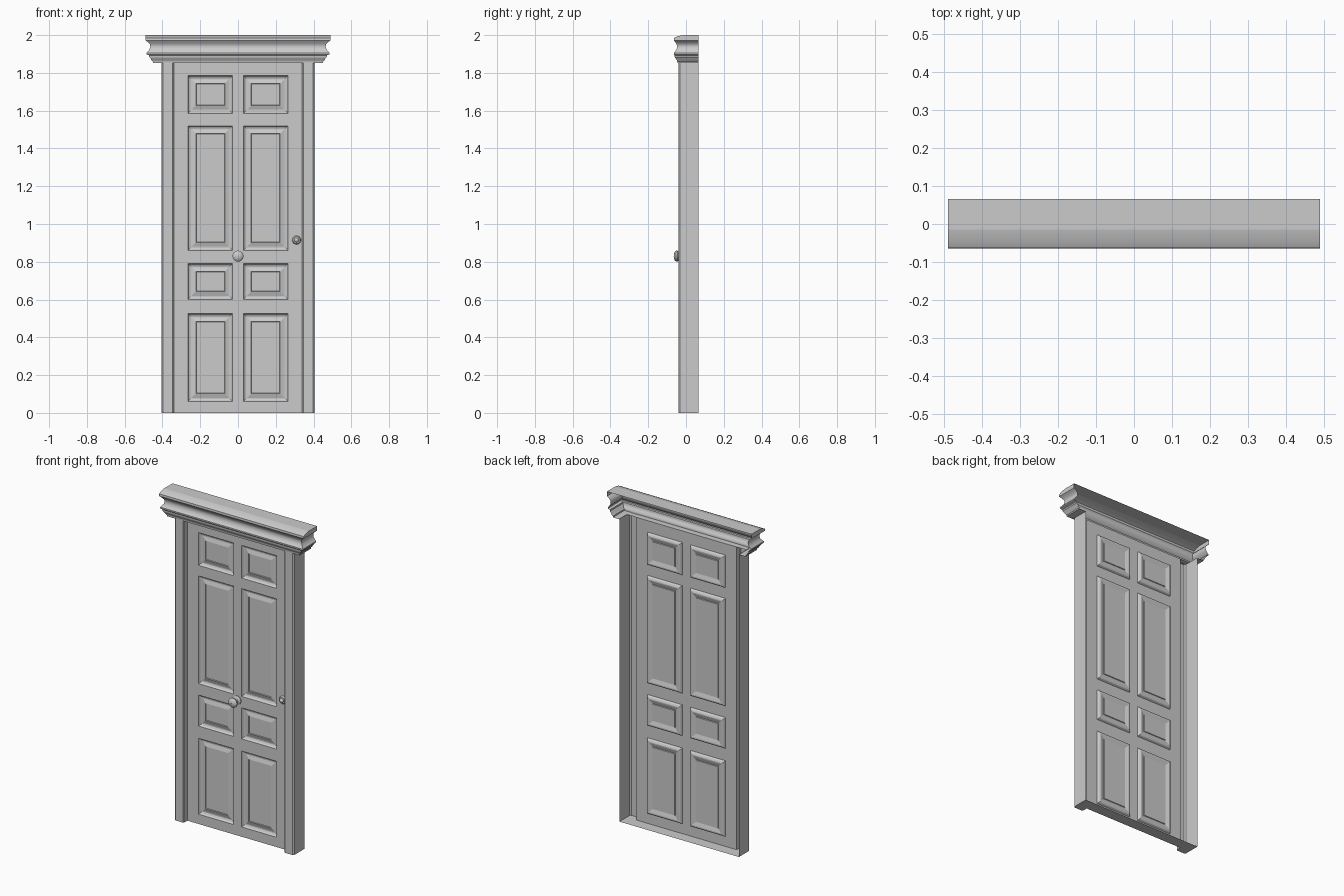
import bpy, math

if "Cube" in bpy.data.objects:
    bpy.data.objects.remove(bpy.data.objects["Cube"])

DOOR_Y, BACK_Y, TOP = -0.005, 0.066, 1.855


def make(name, verts, faces, angle=30):
    me = bpy.data.meshes.new(name)
    me.from_pydata(verts, [], faces)
    me.update()
    ob = bpy.data.objects.new(name, me)
    bpy.context.collection.objects.link(ob)
    bpy.ops.object.select_all(action='DESELECT')
    bpy.context.view_layer.objects.active = ob
    ob.select_set(True)
    bpy.ops.object.shade_smooth_by_angle(angle=math.radians(angle))
    return ob


def loft(name, rows, closed=False, angle=30):
    """Skin a list of equally long point rows."""
    n = len(rows[0])
    verts = [p for r in rows for p in r]
    faces = []
    for i in range(len(rows) - 1):
        for j in range(n if closed else n - 1):
            k = (j + 1) % n
            faces.append((i*n + j, i*n + k, (i+1)*n + k, (i+1)*n + j))
    return make(name, verts, faces, angle)


def lathe(name, x, z, profile, seg=24):
    """Turn a (radius, y) profile around an axis along y."""
    rows = []
    for r, y in profile:
        rows.append([(x + r*math.cos(2*math.pi*i/seg), y,
                      z + r*math.sin(2*math.pi*i/seg)) for i in range(seg)])
    return loft(name, rows, True, 40)


# door leaf: a thin sheet with eight raised-and-fielded panels
xs = [-0.34, -0.265, -0.028, 0.028, 0.265, 0.34]
zs = [0, 0.06, 0.525, 0.60, 0.79, 0.86, 1.52, 1.585, 1.785, TOP]
# (inset from the panel edge, y)
steps = [(0, DOOR_Y), (0.006, 0.006), (0.014, 0.010), (0.020, 0.010),
         (0.042, 0.003), (0.044, 0.007)]
verts, faces = [], []


def rect(x0, x1, z0, z1, y):
    b = len(verts)
    verts.extend([(x0, y, z0), (x1, y, z0), (x1, y, z1), (x0, y, z1)])
    return [b, b + 1, b + 2, b + 3]


for i in range(5):
    for j in range(9):
        x0, x1, z0, z1 = xs[i], xs[i+1], zs[j], zs[j+1]
        if i % 2 == 0 or j % 2 == 0:
            faces.append(rect(x0, x1, z0, z1, DOOR_Y))
            continue
        prev = None
        for d, y in steps:
            cur = rect(x0 + d, x1 - d, z0 + d, z1 - d, y)
            if prev:
                for k in range(4):
                    m = (k + 1) % 4
                    faces.append((prev[k], prev[m], cur[m], cur[k]))
            prev = cur
        faces.append(prev)
make("door_leaf", verts, faces, 15)

# jambs: open-backed folded sections with chamfered front edges
section = [(0.405, BACK_Y), (0.405, -0.032), (0.397, -0.040),
           (0.346, -0.040), (0.34, -0.035), (0.34, DOOR_Y)]
for side, s in (("left", -1), ("right", 1)):
    pts = section if s > 0 else section[::-1]
    loft(side + "_jamb", [[(s*x, y, z) for x, y in pts] for z in (TOP, 0)])
    # foot cap
    foot = [(s*x, y, 0) for x, y in section] + [(s*0.34, BACK_Y, 0)]
    make(side + "_jamb_foot", foot, [tuple(range(7))[::s]])

# threshold under the door
make("threshold", [(-0.34, DOOR_Y, 0), (-0.34, BACK_Y, 0),
                   (0.34, BACK_Y, 0), (0.34, DOOR_Y, 0)], [(0, 1, 2, 3)])

# cornice: moulding returned at both ends, (half width, front y, z)
moulding = [(0.49, -0.015, 2.0), (0.49, -0.045, 1.994), (0.49, -0.063, 1.985),
            (0.49, -0.064, 1.972), (0.478, -0.058, 1.964), (0.467, -0.050, 1.952),
            (0.464, -0.047, 1.940), (0.468, -0.050, 1.925), (0.478, -0.058, 1.912),
            (0.484, -0.064, 1.906), (0.484, -0.064, 1.898), (0.470, -0.060, 1.893),
            (0.470, -0.060, 1.884), (0.462, -0.055, 1.876), (0.458, -0.048, 1.866),
            (0.450, -0.046, 1.860), (0.450, -0.046, TOP - 0.003),
            (0.405, -0.038, TOP - 0.003)]
loft("cornice", [[(-x, BACK_Y, z), (-x, y, z), (x, y, z), (x, BACK_Y, z)]
                 for x, y, z in moulding], False, 35)
make("cornice_top", [(-0.49, -0.015, 2), (0.49, -0.015, 2),
                     (0.49, BACK_Y, 2), (-0.49, BACK_Y, 2)], [(0, 1, 2, 3)])
# soffit joining the cornice to the top of the door
make("cornice_soffit", [(-0.405, -0.038, TOP), (0.405, -0.038, TOP),
                        (0.405, DOOR_Y, TOP), (-0.405, DOOR_Y, TOP)], [(3, 2, 1, 0)])

# centre door knob
lathe("door_knob", 0, 0.83, [(0.026, DOOR_Y), (0.026, -0.010), (0.020, -0.014),
      (0.012, -0.018), (0.012, -0.032), (0.022, -0.037), (0.029, -0.045),
      (0.029, -0.052), (0.022, -0.060), (0.010, -0.064), (0.0005, -0.065)])

# latch rosette with a small button
lathe("latch", 0.31, 0.915, [(0.023, DOOR_Y), (0.023, -0.012), (0.019, -0.018),
      (0.012, -0.019), (0.011, -0.026), (0.007, -0.030), (0.0005, -0.031)])
